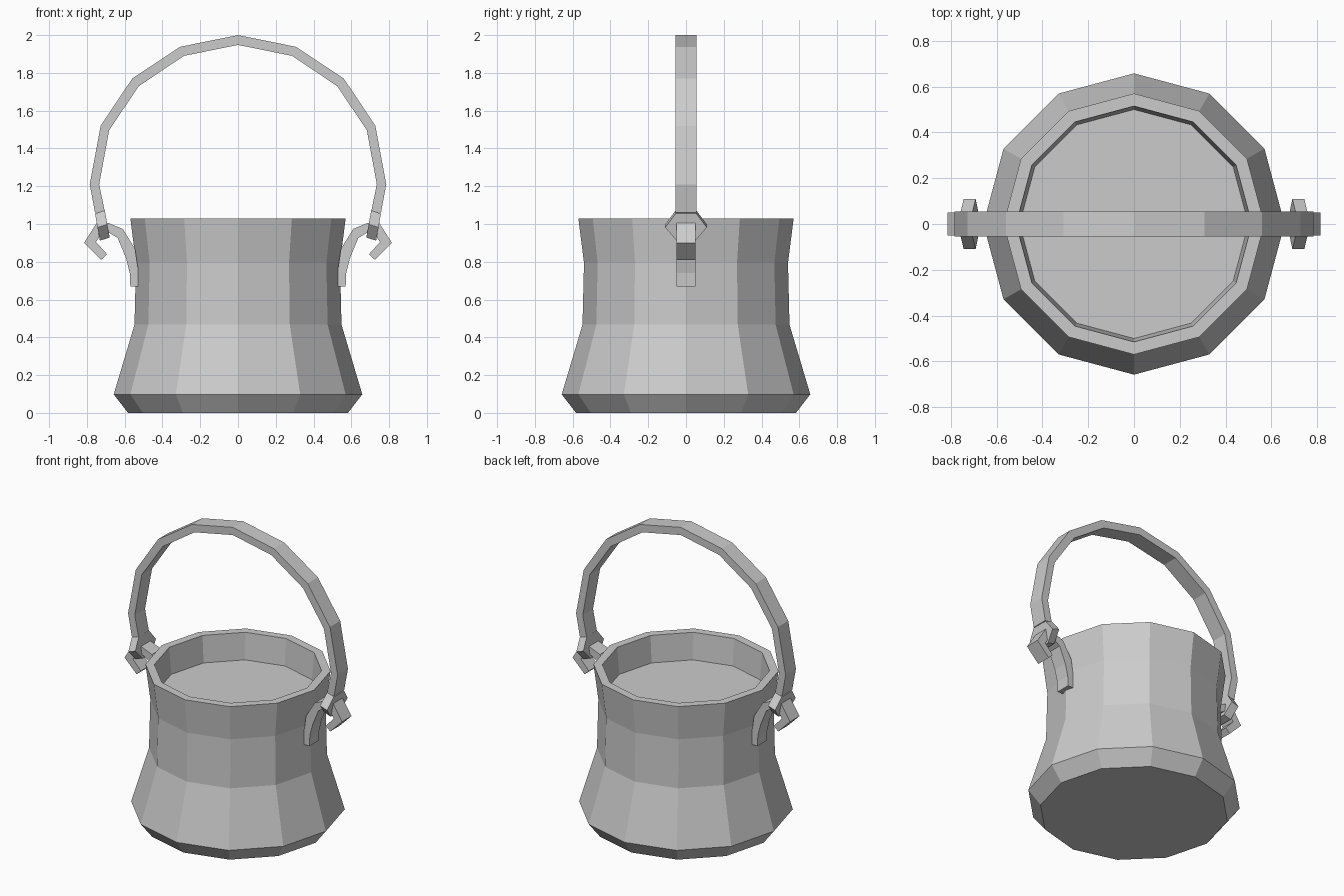
import bpy, bmesh, math

if "Cube" in bpy.data.objects:
    bpy.data.objects.remove(bpy.data.objects["Cube"])


def finish(bm, name, mirror=False):
    bmesh.ops.recalc_face_normals(bm, faces=bm.faces)
    me = bpy.data.meshes.new(name)
    bm.to_mesh(me)
    bm.free()
    ob = bpy.data.objects.new(name, me)
    bpy.context.collection.objects.link(ob)
    if mirror:
        ob.modifiers.new("Mirror", 'MIRROR').use_axis = (True, False, False)
    return ob


def lathe(name, profile, sides=12):
    """Revolve (radius, z) points around z and close both ends."""
    bm = bmesh.new()
    rings = [[bm.verts.new((r * math.cos(2 * math.pi * i / sides),
                            r * math.sin(2 * math.pi * i / sides), z))
              for i in range(sides)] for r, z in profile]
    for a, b in zip(rings, rings[1:]):
        for i in range(sides):
            j = (i + 1) % sides
            bm.faces.new((a[i], a[j], b[j], b[i]))
    bm.faces.new(rings[0])
    bm.faces.new(rings[-1])
    return finish(bm, name)


def strap(name, outer, inner, half, cap_start=True):
    """Flat bar between two (x, z) outlines, mirrored to the other side."""
    bm = bmesh.new()
    secs = []
    for (xo, zo), (xi, zi) in zip(outer, inner):
        secs.append([bm.verts.new(c) for c in ((xo, -half, zo), (xo, half, zo),
                                               (xi, half, zi), (xi, -half, zi))])
    for a, b in zip(secs, secs[1:]):
        for i in range(4):
            j = (i + 1) % 4
            bm.faces.new((a[i], a[j], b[j], b[i]))
    if cap_start:
        bm.faces.new(secs[0])
    bm.faces.new(secs[-1])
    return finish(bm, name, True)


# Bucket: flared body, thick rim, raised inner floor
lathe("bucket_body", [(0.582, 0), (0.658, 0.098), (0.548, 0.467), (0.54, 0.795),
                      (0.57, 1.03), (0.515, 1.03), (0.50, 0.85)])

# Arched handle, open at the centre where the mirror joins it
strap("handle",
      [(0, 2.0), (0.307, 1.938), (0.56, 1.77), (0.727, 1.52), (0.785, 1.21), (0.757, 1.06)],
      [(0, 1.948), (0.287, 1.89), (0.525, 1.73), (0.682, 1.497), (0.735, 1.21), (0.705, 1.065)],
      0.055, cap_start=False)

# Hooked lugs fixed to the bucket sides
strap("lug_hook",
      [(0.53, 0.67), (0.53, 0.767), (0.545, 0.868), (0.61, 0.974), (0.685, 1.005),
       (0.745, 1.01), (0.815, 0.90), (0.725, 0.81)],
      [(0.57, 0.67), (0.573, 0.74), (0.593, 0.82), (0.637, 0.926), (0.69, 0.958),
       (0.715, 0.96), (0.752, 0.905), (0.693, 0.84)],
      0.05)

# Hexagonal handle ends that sit over the hooks
bm = bmesh.new()
outline = [(-0.055, 1.063), (0.055, 1.063), (0.11, 0.99),
           (0.05, 0.92), (-0.05, 0.92), (-0.11, 0.99)]
loops = []
for top_x, shift in ((0.757, -0.008), (0.705, 0.008)):
    loops.append([bm.verts.new((top_x - (1.063 - z) * 0.18, y, z + shift))
                  for y, z in outline])
for i in range(6):
    j = (i + 1) % 6
    bm.faces.new((loops[0][i], loops[0][j], loops[1][j], loops[1][i]))
for loop in loops:
    bm.faces.new(loop)
finish(bm, "handle_end", True)
